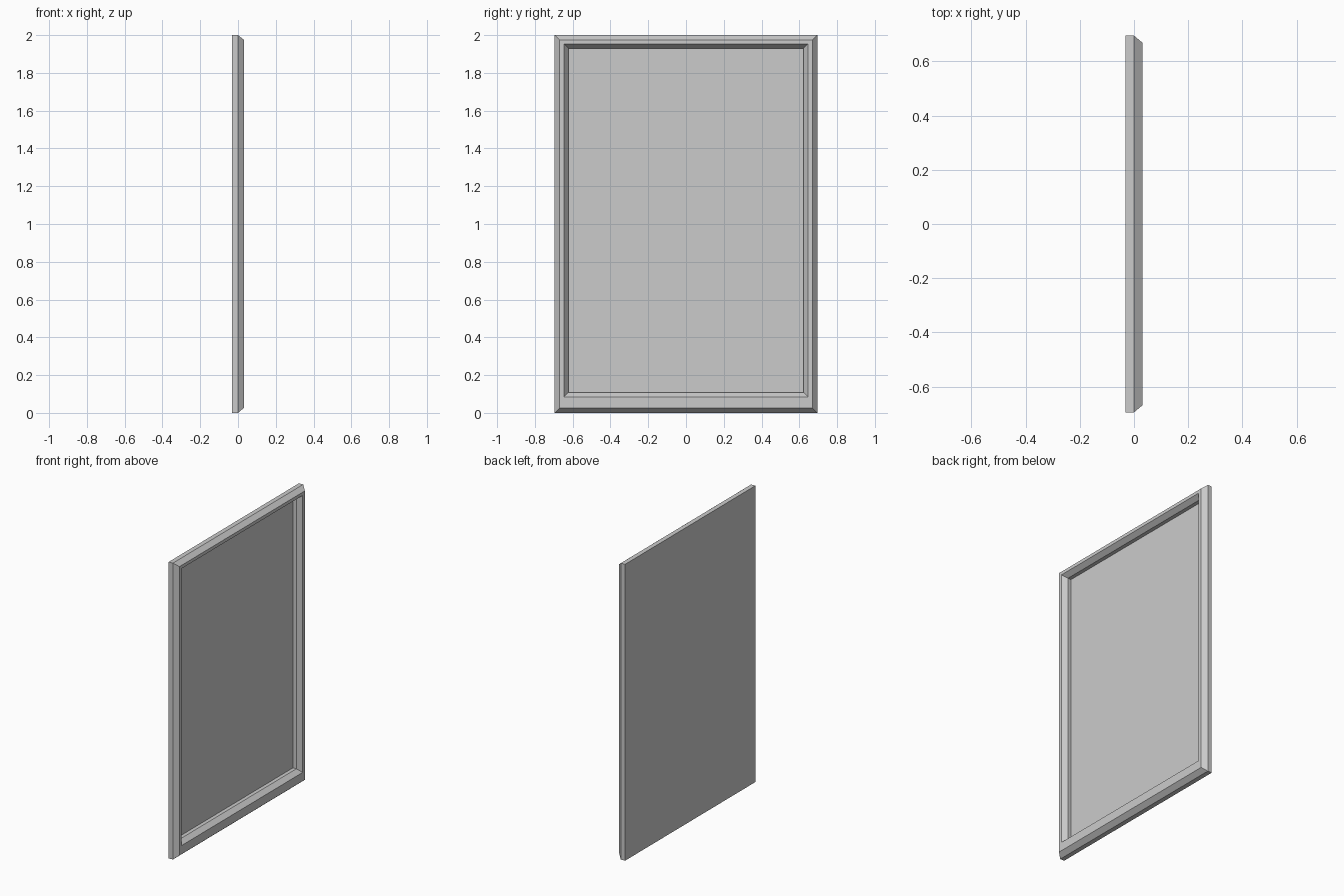
import bpy
import bmesh

if "Cube" in bpy.data.objects:
    bpy.data.objects.remove(bpy.data.objects["Cube"])

# Frame cross-section, outside to inside: (x, half width, bottom z, top z)
PROFILE = [
    (-0.031, 0.695, 0.0, 2.0),      # back edge
    (0.0, 0.695, 0.0, 2.0),         # start of outer bevel
    (0.031, 0.669, 0.026, 1.975),   # front face, outer edge
    (0.031, 0.646, 0.084, 1.953),   # front face, inner edge
    (0.0, 0.622, 0.109, 1.93),      # end of inner bevel
    (-0.025, 0.622, 0.109, 1.93),   # recessed panel edge
]


def make_object(name, bm):
    bmesh.ops.recalc_face_normals(bm, faces=bm.faces)
    mesh = bpy.data.meshes.new(name)
    bm.to_mesh(mesh)
    bm.free()
    obj = bpy.data.objects.new(name, mesh)
    bpy.context.collection.objects.link(obj)
    return obj


# Framed panel: rectangular rings bridged together, closed at back and recess
bm = bmesh.new()
rings = [[bm.verts.new((x, y, z)) for y, z in ((-w, lo), (w, lo), (w, hi), (-w, hi))]
         for x, w, lo, hi in PROFILE]
for a, b in zip(rings, rings[1:]):
    for i in range(4):
        j = (i + 1) % 4
        bm.faces.new((a[i], a[j], b[j], b[i]))
bm.faces.new(rings[0])
bm.faces.new(rings[-1])
make_object("framed_panel", bm)
